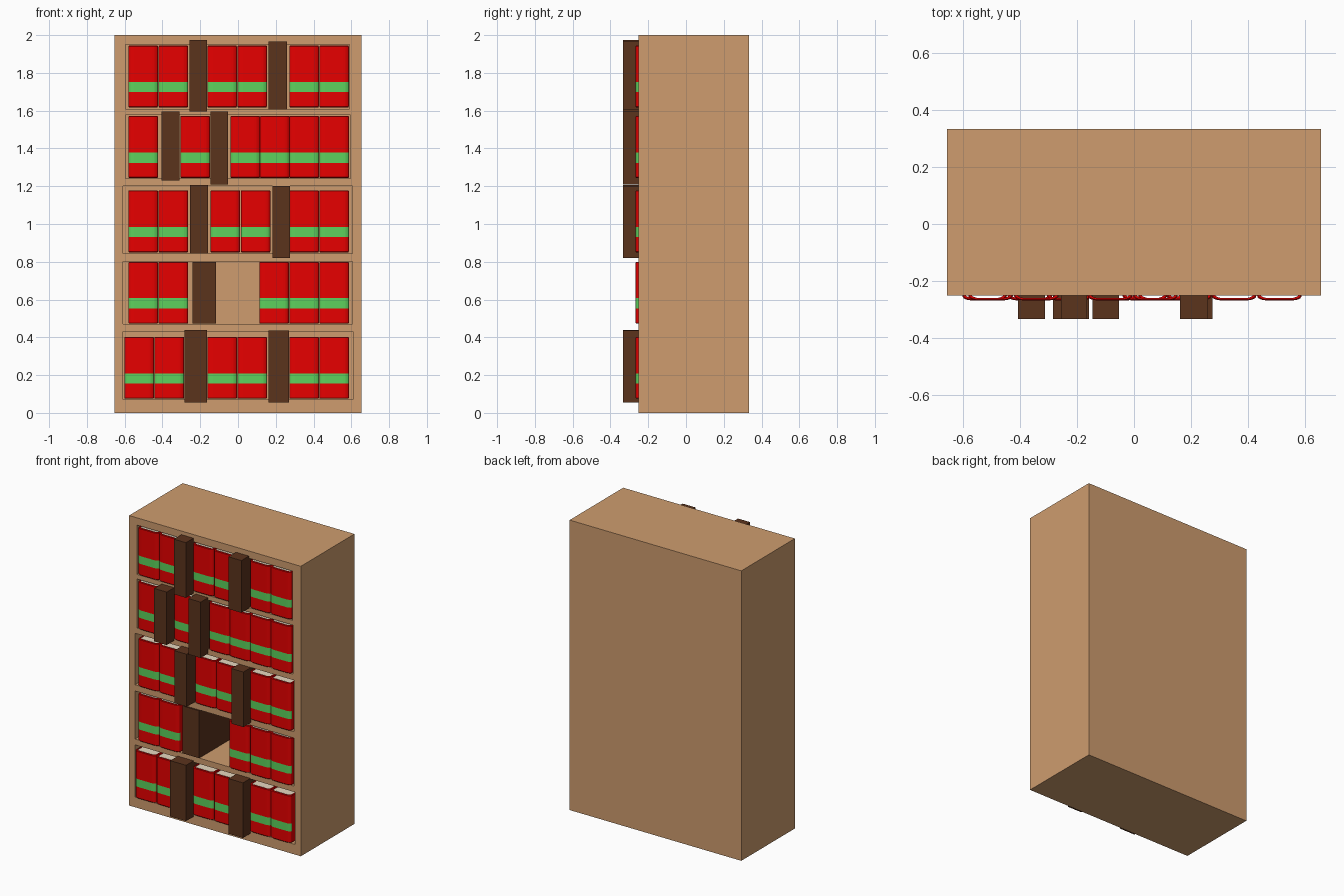
import bpy, bmesh, math

if "Cube" in bpy.data.objects:
    bpy.data.objects.remove(bpy.data.objects["Cube"])

def material(name, rgb):
    m = bpy.data.materials.new(name)
    m.diffuse_color = (*rgb, 1)
    m.use_nodes = True
    m.node_tree.nodes["Principled BSDF"].inputs["Base Color"].default_value = m.diffuse_color
    return m

WOOD = material("tan_wood", (0.62, 0.335, 0.158))
RED = material("red_cover", (0.80, 0.0, 0.0))
GREEN = material("green_band", (0.11, 0.64, 0.11))
DARK = material("dark_brown", (0.105, 0.033, 0.012))
PAGES = material("cream_pages", (0.80, 0.69, 0.53))

FRONT, BACK = -0.251, 0.333      # cabinet front and back
BOOK_BACK = 0.14                 # how far books reach inwards
SHIFT = 0.004                    # sideways offset of the book rows


def add_box(bm, x0, x1, y0, y1, z0, z1):
    v = [bm.verts.new((x, y, z)) for z in (z0, z1)
         for x, y in ((x0, y0), (x1, y0), (x1, y1), (x0, y1))]
    faces = [bm.faces.new(v[3::-1]), bm.faces.new(v[4:])]
    for i in range(4):
        j = (i + 1) % 4
        faces.append(bm.faces.new((v[i], v[j], v[j + 4], v[i + 4])))
    return faces


def finish(name, bm, mats):
    bmesh.ops.recalc_face_normals(bm, faces=bm.faces)
    me = bpy.data.meshes.new(name)
    bm.to_mesh(me)
    bm.free()
    for m in mats:
        me.materials.append(m)
    ob = bpy.data.objects.new(name, me)
    bpy.context.collection.objects.link(ob)
    return ob


def box(name, dims, mat):
    bm = bmesh.new()
    add_box(bm, *dims)
    return finish(name, bm, [mat])


def red_book(name, x0, z0, height, w=0.158):
    """C-shaped cover with a rounded spine, a green band and a page block."""
    t, rx, ry, steps = 0.009, 0.03, 0.016, 5
    a, b = x0 + SHIFT + 0.001, x0 + SHIFT + w - 0.001

    def c_profile(inset, y_tip):
        # half profile: straight board, then an elliptical corner
        half = [(inset, BOOK_BACK)]
        for i in range(steps + 1):
            u = math.radians(90 * i / steps)
            half.append((inset + rx * (1 - math.cos(u)), y_tip + ry * (1 - math.sin(u))))
        return [(a + x, y) for x, y in half] + [(b - x, y) for x, y in reversed(half)]

    outer, inner = c_profile(0, -0.267), c_profile(t, -0.259)
    rim = c_profile(0.003, -0.264)           # softened top and bottom rims
    k, n = len(outer), 2 * len(outer)
    e = 0.004
    levels = [(z0, rim), (z0 + e, outer), (z0 + 0.08, outer), (z0 + 0.134, outer),
              (z0 + height - e, outer), (z0 + height, rim)]
    bm = bmesh.new()
    rows = [[bm.verts.new((x, y, z)) for x, y in prof + inner[::-1]] for z, prof in levels]
    for r in range(len(rows) - 1):
        for i in range(n):
            j = (i + 1) % n
            f = bm.faces.new((rows[r][i], rows[r][j], rows[r + 1][j], rows[r + 1][i]))
            # band only on the spine faces
            f.material_index = 1 if r == 2 and 1 <= i < k - 2 else 0
    for row in (rows[0], rows[-1]):
        for i in range(k - 1):
            bm.faces.new((row[i], row[i + 1], row[n - 2 - i], row[n - 1 - i]))
    # page block
    for f in add_box(bm, a + t, b - t, -0.25, BOOK_BACK - 0.01,
                     z0 + 0.004, z0 + height - 0.004):
        f.material_index = 2
    return finish(name, bm, [RED, GREEN, PAGES])


# shelf: opening (x0, x1, z0, z1), book bottom, book height, red book left edges,
# dark volumes (x0, x1, z0, z1, front y)
R = (0.267, 0.426)
SHELVES = [
    ((-0.61, 0.61, 0.07, 0.43), 0.075, 0.328,
     (-0.606, -0.447, -0.167, -0.008) + R,
     [(-0.288, -0.167, 0.055, 0.44, -0.333), (0.157, 0.267, 0.055, 0.435, -0.333)]),
    ((-0.61, 0.605, 0.47, 0.802), 0.473, 0.326,
     (-0.585, -0.425, 0.108) + R,
     [(-0.245, -0.12, 0.473, 0.80, -0.258)]),
    ((-0.61, 0.605, 0.845, 1.20), 0.85, 0.328,
     (-0.585, -0.425, -0.15, 0.010) + R,
     [(-0.257, -0.162, 0.845, 1.207, -0.333), (0.178, 0.270, 0.82, 1.2, -0.333)]),
    ((-0.595, 0.595, 1.24, 1.578), 1.244, 0.328,
     (-0.585, -0.31, -0.045, 0.111) + R,
     [(-0.41, -0.315, 1.23, 1.595, -0.333), (-0.15, -0.056, 1.21, 1.595, -0.333)]),
    ((-0.595, 0.59, 1.61, 1.95), 1.618, 0.326,
     (-0.585, -0.425, -0.167, -0.008) + R,
     [(-0.26, -0.168, 1.595, 1.975, -0.333), (0.157, 0.255, 1.605, 1.965, -0.333)]),
]

# cabinet with five openings cut into the front
cabinet = box("cabinet", (-0.655, 0.655, FRONT, BACK, 0, 2), WOOD)
bm = bmesh.new()
for (x0, x1, z0, z1), *_ in SHELVES:
    add_box(bm, x0, x1, FRONT - 0.1, BACK - 0.04, z0, z1)
cutter = finish("opening_cutter", bm, [WOOD])
cutter.hide_render = True
mod = cabinet.modifiers.new("openings", 'BOOLEAN')
mod.operation, mod.solver, mod.object = 'DIFFERENCE', 'EXACT', cutter
bpy.context.view_layer.objects.active = cabinet
bpy.ops.object.modifier_apply(modifier=mod.name)
bpy.data.objects.remove(cutter)

# rows of books
for s, (_, z, h, reds, darks) in enumerate(SHELVES, 1):
    for i, x in enumerate(reds, 1):
        red_book(f"red_book_{s}_{i}", x, z, h)
    for i, (x0, x1, z0, z1, y) in enumerate(darks, 1):
        box(f"dark_volume_{s}_{i}", (x0 + SHIFT, x1 + SHIFT, y, BOOK_BACK, z0, z1), DARK)
